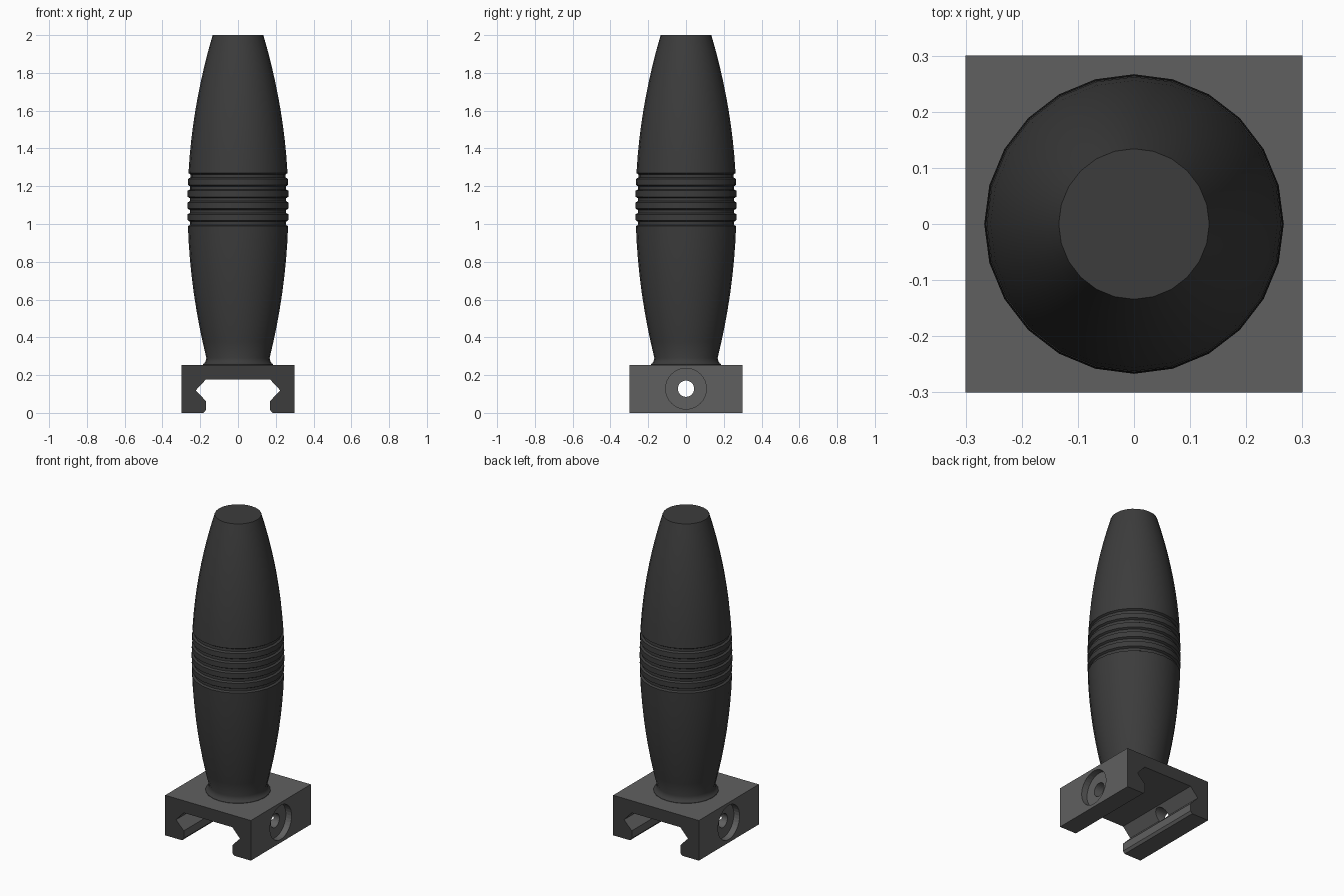
import bpy, bmesh, math
from mathutils import Matrix

if "Cube" in bpy.data.objects:
    bpy.data.objects.remove(bpy.data.objects["Cube"])

def material(name, v):
    m = bpy.data.materials.new(name)
    m.diffuse_color = (v, v, v, 1)
    m.use_nodes = True
    m.node_tree.nodes["Principled BSDF"].inputs["Base Color"].default_value = m.diffuse_color
    return m

dark = material("dark_grey", 0.045)
mid = material("mid_grey", 0.117)

def finish(bm, name, mats):
    bmesh.ops.recalc_face_normals(bm, faces=bm.faces)
    me = bpy.data.meshes.new(name)
    bm.to_mesh(me)
    bm.free()
    ob = bpy.data.objects.new(name, me)
    bpy.context.collection.objects.link(ob)
    for m in mats:
        me.materials.append(m)
    return ob

def lathe(name, profile, sides, mats):
    bm = bmesh.new()
    rings = [[bm.verts.new((r * math.cos(2 * math.pi * i / sides),
                            r * math.sin(2 * math.pi * i / sides), z))
              for i in range(sides)] for r, z in profile]
    for a, b in zip(rings, rings[1:]):
        for i in range(sides):
            j = (i + 1) % sides
            bm.faces.new((a[i], a[j], b[j], b[i]))
    bm.faces.new(rings[0][::-1])
    bm.faces.new(rings[-1])
    return finish(bm, name, mats)

# Grip: barrel-shaped body with five grooves and a flared foot
def radius(z):
    return 0.267 - (0.164 if z > 1.1 else 0.152) * (z - 1.1) ** 2

profile = [(0.188, 0.25), (0.186, 0.257), (0.177, 0.264), (0.171, 0.275)]
profile += [(radius(z), z) for z in (0.29 + 0.0865 * i for i in range(8))]
for i in range(5):
    c = 1.004 + 0.0625 * i
    for dz, depth in ((-0.015, 0), (-0.008, 0.012), (0.008, 0.012), (0.015, 0)):
        profile.append((radius(c + dz) - depth, c + dz))
profile += [(radius(z), z) for z in (1.36 + 0.08 * i for i in range(9))]
grip = lathe("grip", profile, 24, [dark])
bpy.context.view_layer.objects.active = grip
grip.select_set(True)
bpy.ops.object.shade_smooth_by_angle(angle=math.radians(30))

# Rail clamp: mirrored cross-section extruded along y
half = [(0.3, 0.254), (0.3, 0), (0.182, 0), (0.17, 0.015),
        (0.17, 0.063), (0.224, 0.119), (0.17, 0.177)]
section = half + [(-x, z) for x, z in reversed(half)]
bm = bmesh.new()
cap = bm.faces.new([bm.verts.new((x, -0.3, z)) for x, z in section])
ext = bmesh.ops.extrude_face_region(bm, geom=[cap])
bmesh.ops.translate(bm, vec=(0, 0.6, 0),
                    verts=[v for v in ext["geom"] if isinstance(v, bmesh.types.BMVert)])
if cap.is_valid is False or len([f for f in bm.faces if len(f.verts) > 4]) < 2:
    bm.faces.new(sorted((v for v in bm.verts if v.co.y < 0), key=lambda v: v.index))
bm.normal_update()
for f in bm.faces:
    f.material_index = 1 if abs(f.normal.y) > 0.9 else 0
clamp = finish(bm, "rail_clamp", [mid, dark])

# Bolt hole through both jaws with a counterbore on each side
bore = lathe("bolt_bore", [(0.108, -0.4), (0.108, -0.26), (0.043, -0.26),
                           (0.043, 0.26), (0.108, 0.26), (0.108, 0.4)], 32, [mid])
bore.data.transform(Matrix.Translation((0, 0, 0.128)) @ Matrix.Rotation(math.pi / 2, 4, 'Y'))
bore.hide_render = True
mod = clamp.modifiers.new("bolt_hole", 'BOOLEAN')
mod.operation = 'DIFFERENCE'
mod.solver = 'EXACT'
mod.object = bore
bpy.context.view_layer.objects.active = clamp
bpy.ops.object.modifier_apply(modifier=mod.name)
bpy.data.objects.remove(bore)
